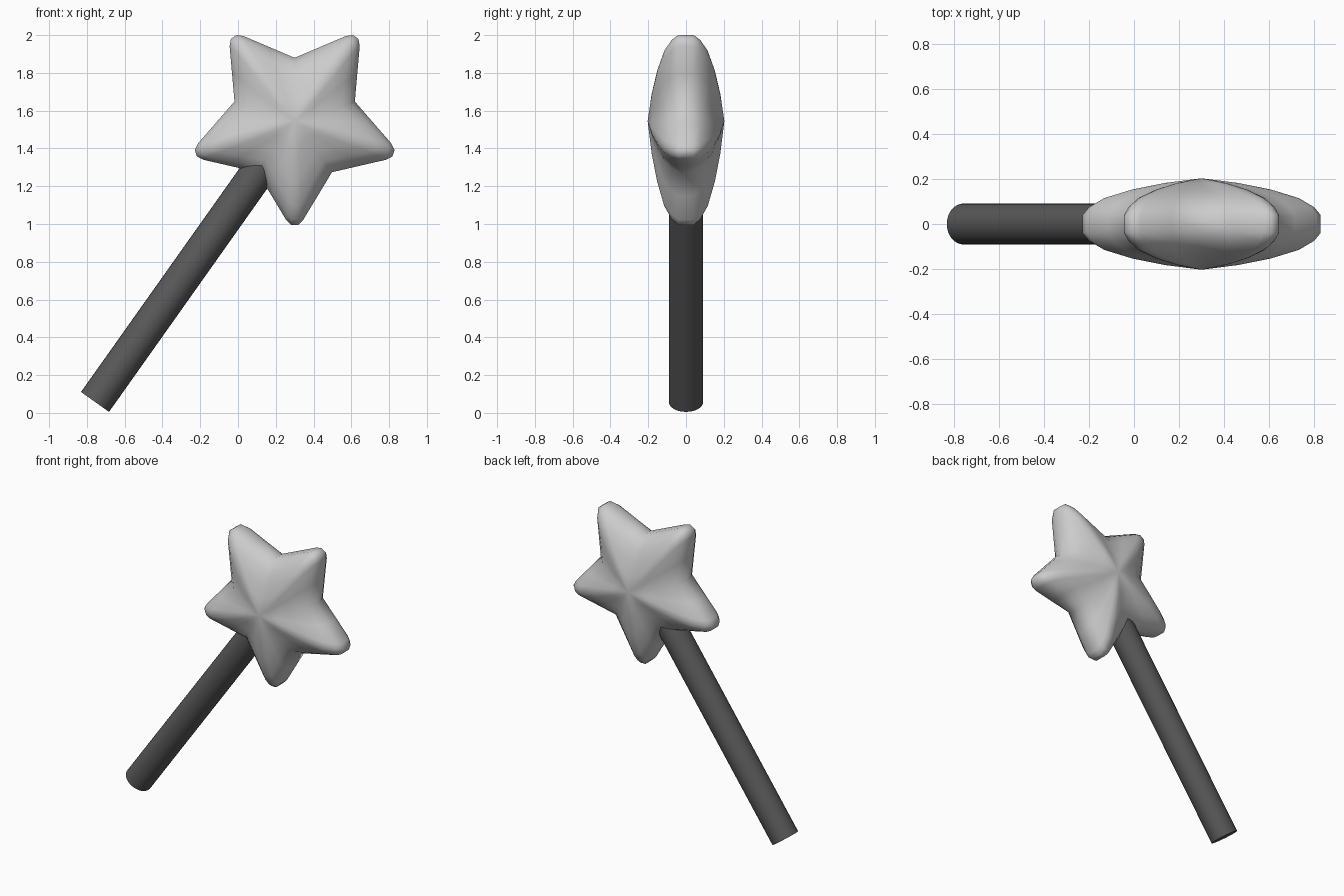
import bpy, bmesh
from math import sin, cos, radians
from mathutils import Vector

if "Cube" in bpy.data.objects:
    bpy.data.objects.remove(bpy.data.objects["Cube"])


def make_material(name, grey):
    mat = bpy.data.materials.new(name)
    mat.use_nodes = True
    colour = (grey, grey, grey, 1)
    mat.diffuse_color = colour
    mat.node_tree.nodes["Principled BSDF"].inputs["Base Color"].default_value = colour
    return mat


def finish(name, bm, mat, angle):
    bmesh.ops.recalc_face_normals(bm, faces=bm.faces)
    mesh = bpy.data.meshes.new(name)
    bm.to_mesh(mesh)
    bm.free()
    mesh.materials.append(mat)
    obj = bpy.data.objects.new(name, mesh)
    bpy.context.collection.objects.link(obj)
    bpy.ops.object.select_all(action="DESELECT")
    obj.select_set(True)
    bpy.context.view_layer.objects.active = obj
    bpy.ops.object.shade_smooth_by_angle(angle=radians(angle))
    return obj


CENTRE = Vector((0.3, 0, 1.545))


def star_ring(bm, side, tip, width, tip_depth, valley, valley_depth):
    """One closed star outline; rounded tips, depth varies from valley to tip."""
    half = [  # along the arm, across the arm, blend from valley to tip
        (valley * cos(radians(36)), valley * sin(radians(36)), 0),
        None,
        (tip - width * 0.6, width, 0.88),
        (tip, width * 0.4, 1),
    ]
    half[1] = tuple((a + b) / 2 for a, b in zip(half[0], half[2]))
    outline = [(r, -w, t) for r, w, t in half] + [(r, w, t) for r, w, t in half[:0:-1]]
    ring = []
    for arm in range(5):
        a = radians(-90 + 72 * arm)
        for r, w, t in outline:
            depth = valley_depth + (tip_depth - valley_depth) * t
            p = Vector((r * cos(a) - w * sin(a), side * depth, r * sin(a) + w * cos(a)))
            ring.append(bm.verts.new(CENTRE + p))
    return ring


# Puffy star head: nested outlines rising to a point on each side
levels = [
    (0.55, 0.046, 0.04, 0.335, 0.03),
    (0.52, 0.040, 0.075, 0.305, 0.08),
    (0.45, 0.034, 0.115, 0.26, 0.12),
    (0.32, 0.030, 0.153, 0.19, 0.15),
    (0.17, 0.020, 0.182, 0.10, 0.18),
]
bm = bmesh.new()
front = [star_ring(bm, -1, *lv) for lv in levels]
back = [star_ring(bm, 1, *lv) for lv in levels]
rings = front[::-1] + back
count = len(rings[0])
for a, b in zip(rings, rings[1:]):
    for i in range(count):
        j = (i + 1) % count
        bm.faces.new((a[i], a[j], b[j], b[i]))
for ring, side in ((rings[0], -1), (rings[-1], 1)):
    peak = bm.verts.new(CENTRE + Vector((0, side * 0.203, 0)))
    for i in range(count):
        bm.faces.new((ring[i], ring[(i + 1) % count], peak))
finish("star_head", bm, make_material("light grey", 0.6), 60)

# Straight round handle running up into the star
start = Vector((-0.757, 0, 0.058))
end = CENTRE - Vector((0.06, 0, 0.08))
axis = end - start
bm = bmesh.new()
bmesh.ops.create_cone(bm, cap_ends=True, segments=32, radius1=0.091, radius2=0.091,
                      depth=axis.length)
handle = finish("handle", bm, make_material("dark grey", 0.1), 40)
handle.rotation_euler = axis.to_track_quat("Z", "Y").to_euler()
handle.location = (start + end) / 2
